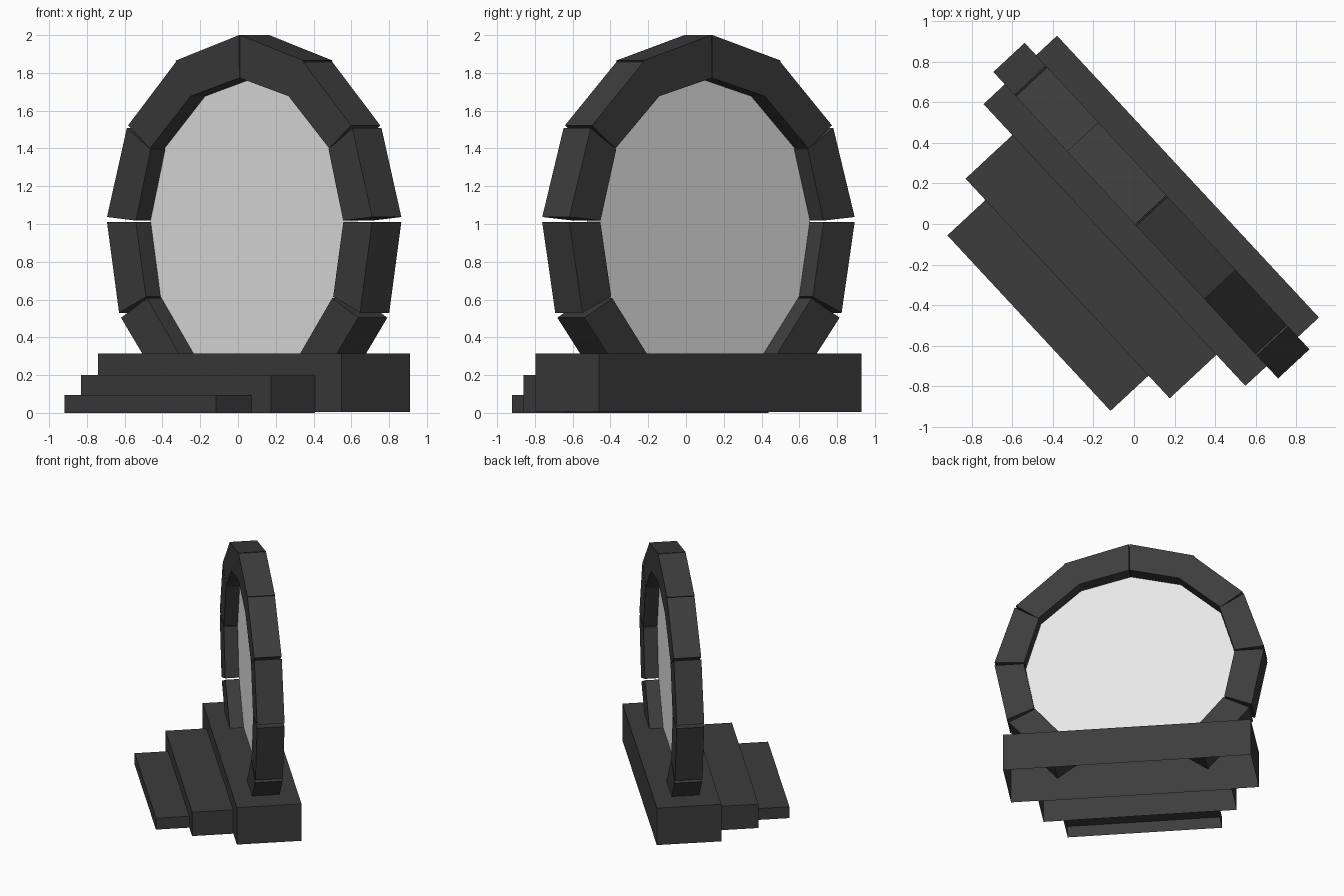
import bpy
import bmesh
from math import radians
from mathutils import Matrix

cube = bpy.data.objects.get("Cube")
if cube:
    bpy.data.objects.remove(cube, do_unlink=True)

# The whole gateway is turned about the vertical axis
TURN = Matrix.Rotation(radians(-47.1), 4, 'Z')
MIDDLE = 0.01          # mirror line of the arch
FRONT, BACK = 0.002, 0.213


def material(name, value):
    mat = bpy.data.materials.new(name)
    mat.use_nodes = True
    colour = (value, value, value, 1)
    mat.diffuse_color = colour
    mat.node_tree.nodes["Principled BSDF"].inputs["Base Color"].default_value = colour
    return mat


stone = material("dark stone", 0.046)
glow = material("pale grey", 0.8)


def finish(name, bm, mat):
    mesh = bpy.data.meshes.new(name)
    bm.to_mesh(mesh)
    bm.free()
    mesh.materials.append(mat)
    obj = bpy.data.objects.new(name, mesh)
    obj.matrix_world = TURN
    bpy.context.collection.objects.link(obj)


def slab(name, u0, u1, v0, v1, z0, z1):
    """Box shell without an underside."""
    bm = bmesh.new()
    bmesh.ops.create_cube(bm, size=1)
    for v in bm.verts:
        v.co = (u1 if v.co.x > 0 else u0, v1 if v.co.y > 0 else v0, z1 if v.co.z > 0 else z0)
    bm.normal_update()
    under = [f for f in bm.faces if f.normal.z < -0.9]
    bmesh.ops.delete(bm, geom=under, context='FACES_ONLY')
    finish(name, bm, stone)


def block(name, profile):
    """Arch stone: a four-sided profile given depth."""
    bm = bmesh.new()
    face = bm.faces.new([bm.verts.new((u, FRONT, z)) for u, z in profile])
    out = bmesh.ops.extrude_face_region(bm, geom=[face])
    moved = [g for g in out["geom"] if isinstance(g, bmesh.types.BMVert)]
    bmesh.ops.translate(bm, verts=moved, vec=(0, BACK - FRONT, 0))
    bmesh.ops.recalc_face_normals(bm, faces=bm.faces)
    finish(name, bm, stone)


# Plinth and steps
slab("plinth", -0.938, 0.958, -0.141, 0.354, 0.005, 0.315)
slab("upper_step", -0.729, 0.749, -0.456, -0.141, 0, 0.2)
slab("lower_step", -0.585, 0.596, -0.712, -0.455, 0, 0.095)

# Arch stones on one side: outer start, outer end, inner end, inner start
stones = [
    [(0.006, 2.0), (-0.487, 1.865), (-0.377, 1.675), (0.008, 1.773)],
    [(-0.48, 1.862), (-0.857, 1.522), (-0.687, 1.4), (-0.373, 1.675)],
    [(-0.867, 1.507), (-1.021, 1.037), (-0.796, 1.018), (-0.682, 1.396)],
    [(-1.021, 1.01), (-0.927, 0.53), (-0.718, 0.615), (-0.797, 1.01)],
    [(-0.912, 0.504), (-0.565, 0.105), (-0.39, 0.23), (-0.71, 0.607)],
]


def mirrored(points):
    return [(2 * MIDDLE - u, z) for u, z in points]


for i, profile in enumerate(stones, 1):
    block(f"arch_stone_right_{i}", profile)
    block(f"arch_stone_left_{i}", mirrored(profile))

# Thin pane filling the opening
side = [(MIDDLE, 1.773)] + [p[2] for p in stones[:-1]] + [(-0.45, 0.3)]
outline = side + mirrored(side[1:])[::-1]
bm = bmesh.new()
bm.faces.new([bm.verts.new((u, (FRONT + BACK) / 2, z)) for u, z in outline])
finish("pane", bm, glow)
